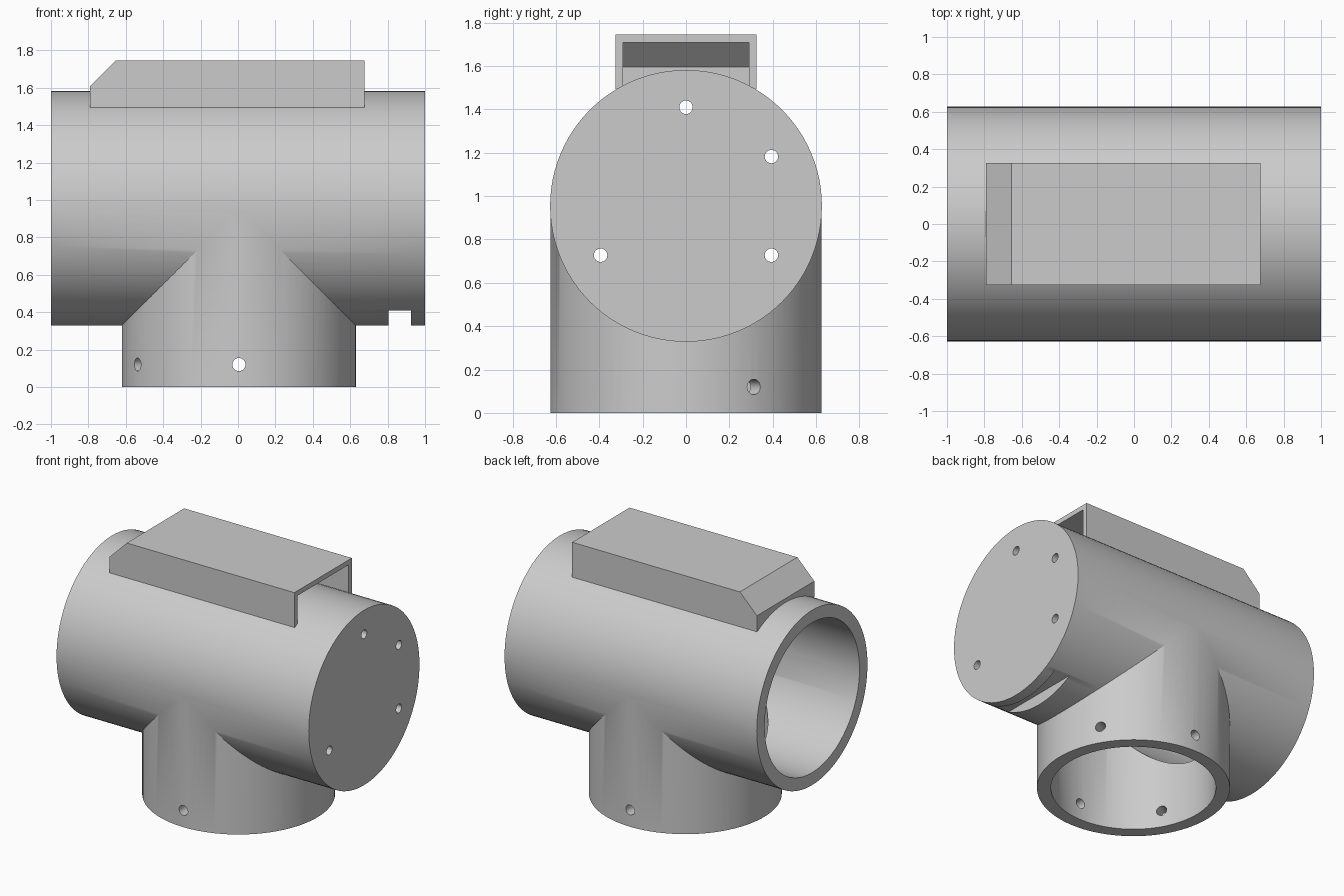
import bpy, bmesh, math
from mathutils import Vector

default = bpy.data.objects.get("Cube")
if default:
    bpy.data.objects.remove(default)

grey = bpy.data.materials.new("plain grey")
grey.use_nodes = True
COLOUR = (0.6, 0.6, 0.6, 1)
grey.diffuse_color = COLOUR
grey.node_tree.nodes["Principled BSDF"].inputs["Base Color"].default_value = COLOUR

R, BORE, AXIS = 0.627, 0.537, 0.955   # outer radius, bore radius, main axis height
STEM_X = 0.005


def make(name, bm):
    bmesh.ops.recalc_face_normals(bm, faces=bm.faces[:])
    mesh = bpy.data.meshes.new(name)
    bm.to_mesh(mesh)
    bm.free()
    mesh.materials.append(grey)
    ob = bpy.data.objects.new(name, mesh)
    bpy.context.collection.objects.link(ob)
    return ob


def rod(name, start, end, radius, sides=96, turn=0.0):
    """Closed cylinder between two points."""
    a, b = Vector(start), Vector(end)
    bm = bmesh.new()
    bmesh.ops.create_cone(bm, cap_ends=True, segments=sides, radius1=radius,
                          radius2=radius, depth=(b - a).length)
    rot = (b - a).to_track_quat('Z', 'Y').to_matrix()
    for v in bm.verts:
        x, y = v.co.x, v.co.y
        v.co.x = x * math.cos(turn) - y * math.sin(turn)
        v.co.y = x * math.sin(turn) + y * math.cos(turn)
        v.co = rot @ v.co + (a + b) / 2
    return make(name, bm)


def prism(name, profile, half_width):
    """Side profile in x and z, extruded evenly across y."""
    bm = bmesh.new()
    face = bm.faces.new([bm.verts.new((x, -half_width, z)) for x, z in profile])
    out = bmesh.ops.extrude_face_region(bm, geom=[face])["geom"]
    bmesh.ops.translate(bm, vec=(0, 2 * half_width, 0),
                        verts=[v for v in out if isinstance(v, bmesh.types.BMVert)])
    return make(name, bm)


def combine(target, tool, operation='DIFFERENCE'):
    mod = target.modifiers.new(operation.lower(), 'BOOLEAN')
    mod.operation, mod.object, mod.solver = operation, tool, 'EXACT'
    bpy.context.view_layer.objects.active = target
    bpy.ops.object.modifier_apply(modifier=mod.name)
    bpy.data.objects.remove(tool)


# Tee body: horizontal barrel with a stem below
body = rod("tee_body", (-1, 0, AXIS), (1, 0, AXIS), R)
combine(body, rod("stem", (STEM_X, 0, 0), (STEM_X, 0, AXIS), R - 0.0005,
                  turn=math.pi / 96), 'UNION')

# Barrel bore stops short of the closed end; stem bore opens into it
combine(body, rod("barrel_bore", (-1.1, 0, AXIS), (0.92, 0, AXIS), BORE))
combine(body, rod("stem_bore", (STEM_X, 0, -0.1), (STEM_X, 0, AXIS), BORE - 0.001,
                  turn=math.pi / 96))

# Slot under the closed end
combine(body, prism("slot", [(0.805, 0.2), (0.925, 0.2), (0.925, 0.41), (0.805, 0.41)], 0.6))

# Screw holes through the closed end, none at the bottom
for i in range(5):
    a = math.radians(-30 + 60 * i)
    y, z = 0.455 * math.cos(a), AXIS + 0.455 * math.sin(a)
    combine(body, rod("end_hole", (0.8, y, z), (1.1, y, z), 0.031, 24))

# Screw holes around the stem foot, drilled across in pairs
for i in range(3):
    a = math.radians(30 + 60 * i)
    d = Vector((math.cos(a), math.sin(a), 0))
    c = Vector((STEM_X, 0, 0.12))
    combine(body, rod("foot_hole", c - d, c + d, 0.035, 24))

# Hollow cover on top, sloped at one end and open at the other
cover = prism("top_cover", [(-0.79, 1.495), (0.675, 1.495), (0.675, 1.745),
                            (-0.655, 1.745), (-0.79, 1.61)], 0.325)
combine(cover, prism("cover_hollow", [(-0.755, 1.4), (0.8, 1.4), (0.8, 1.71),
                                      (-0.64, 1.71), (-0.755, 1.595)], 0.29))

# Smooth curved walls, keep edges crisp
for ob in (body, cover):
    bpy.ops.object.select_all(action='DESELECT')
    ob.select_set(True)
    bpy.context.view_layer.objects.active = ob
    bpy.ops.object.shade_smooth_by_angle(angle=math.radians(30))
